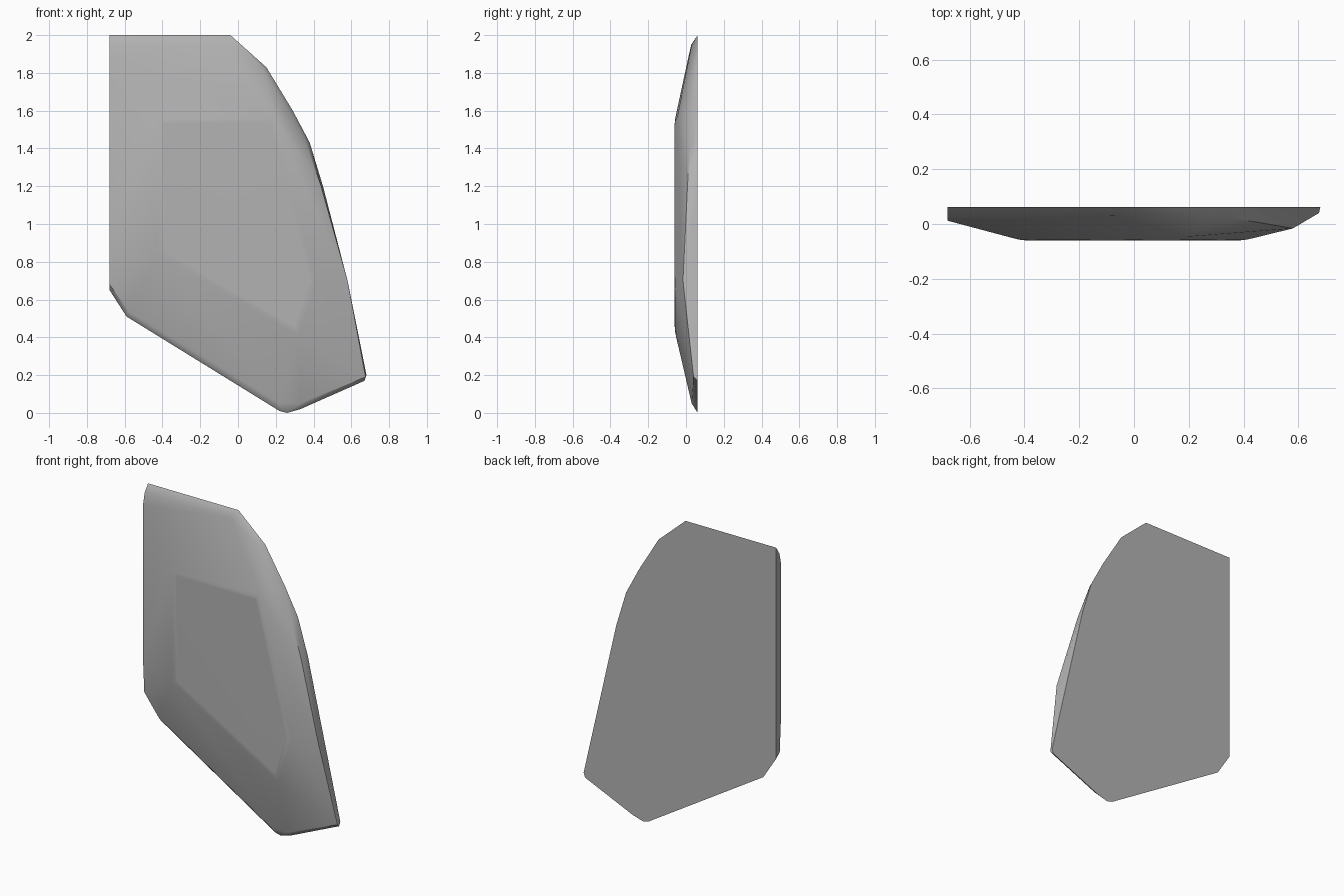
import bpy, bmesh, math

cube = bpy.data.objects.get("Cube")
if cube:
    bpy.data.objects.remove(cube, do_unlink=True)

BACK, FRONT = 0.062, -0.06

# Flat back outline (x, z)
outline = [(-.68, 2), (-.04, 2), (.15, 1.83), (.29, 1.6), (.38, 1.43), (.45, 1.2),
           (.68, .2), (.67, .17), (.33, .02), (.26, 0), (.22, .01), (-.59, .51), (-.68, .65)]
# Raised front panel (x, z)
panel = [(-.41, 1.55), (.18, 1.55), (.4, .7), (.31, .43), (-.41, .85)]
# Edge of the side walls (x, y, z)
rim = [(-.68, .028, 1.95), (-.68, .012, 1.88), (-.07, .03, 1.95), (.13, .03, 1.82),
       (.27, .025, 1.6), (.36, .02, 1.43), (.44, .008, 1.2), (.58, -.016, .7),
       (.675, .04, .19), (.33, .03, .05), (.22, .03, .05), (-.58, .03, .54),
       (-.68, .025, .68), (-.68, .012, .9)]

# Faceted shell wrapped around the three outlines
bm = bmesh.new()
points = [(x, BACK, z) for x, z in outline] + [(x, FRONT, z) for x, z in panel] + rim
for p in points:
    bm.verts.new(p)
hull = bmesh.ops.convex_hull(bm, input=bm.verts[:])
loose = {v for v in hull["geom_interior"] if isinstance(v, bmesh.types.BMVert)}
bmesh.ops.delete(bm, geom=list(loose), context="VERTS")
bmesh.ops.dissolve_limit(bm, angle_limit=math.radians(2), verts=bm.verts[:], edges=bm.edges[:])

# Soften the border of the front panel
border = [e for e in bm.edges if all(v.co.y < FRONT + .005 for v in e.verts)]
bmesh.ops.bevel(bm, geom=border, offset=.02, segments=2, profile=.5,
                affect="EDGES", clamp_overlap=True)
bmesh.ops.recalc_face_normals(bm, faces=bm.faces[:])

mesh = bpy.data.meshes.new("armour_plate")
bm.to_mesh(mesh)
bm.free()
plate = bpy.data.objects.new("armour_plate", mesh)
bpy.context.collection.objects.link(plate)

# Single plain grey
grey = bpy.data.materials.new("plain_grey")
grey.use_nodes = True
colour = (.45, .45, .45, 1)
grey.diffuse_color = colour
grey.node_tree.nodes["Principled BSDF"].inputs["Base Color"].default_value = colour
mesh.materials.append(grey)

# Soft facets with crisp back edges
bpy.context.view_layer.objects.active = plate
plate.select_set(True)
bpy.ops.object.shade_smooth_by_angle(angle=math.radians(30))
weighted = plate.modifiers.new("face_weighting", "WEIGHTED_NORMAL")
weighted.keep_sharp = True
